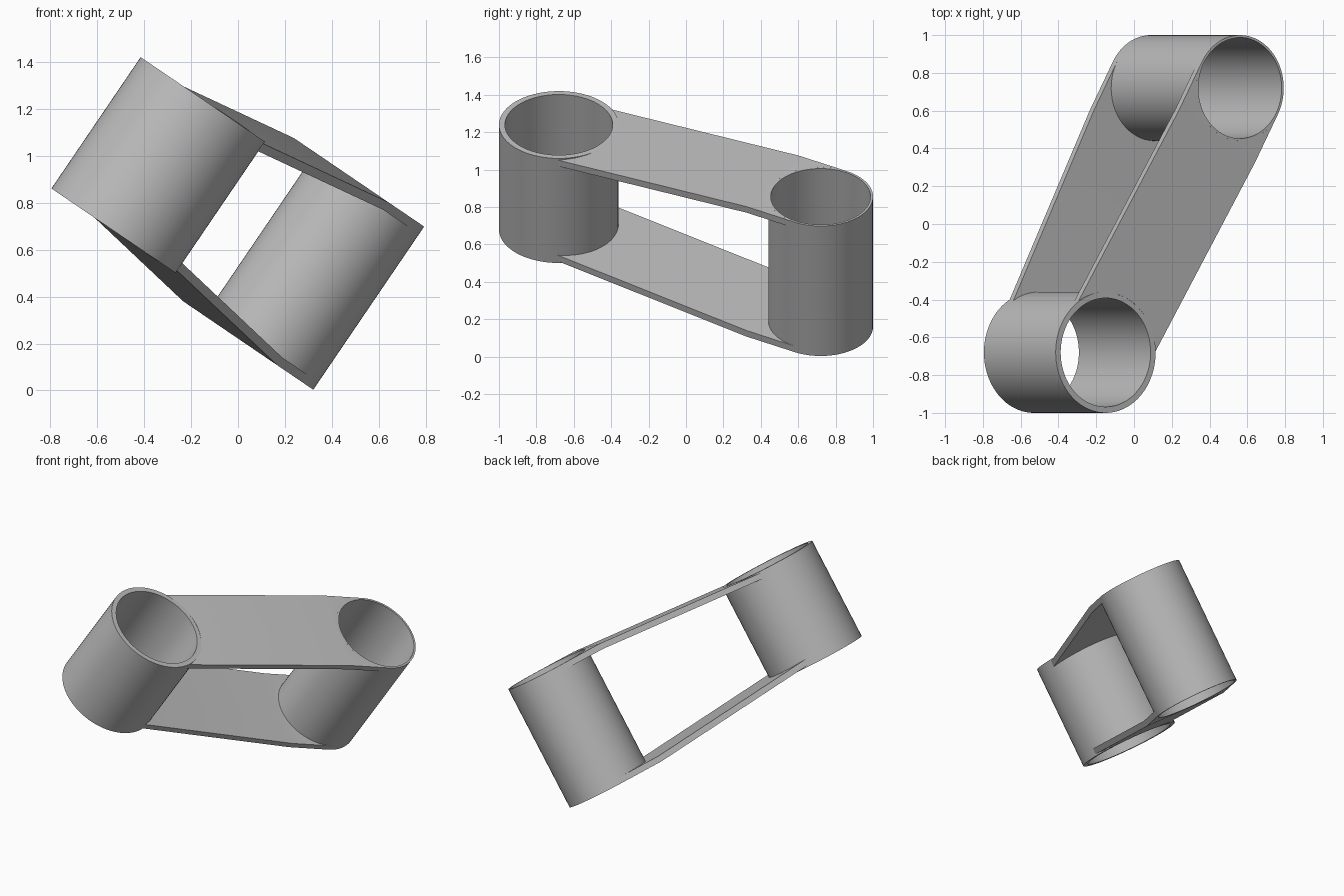
import bpy, bmesh, math
from mathutils import Matrix, Vector

cube = bpy.data.objects.get("Cube")
if cube:
    bpy.data.objects.remove(cube, do_unlink=True)

# One grey material
grey = bpy.data.materials.new("plain grey")
grey.use_nodes = True
colour = (0.5, 0.5, 0.5, 1)
grey.diffuse_color = colour
grey.node_tree.nodes["Principled BSDF"].inputs["Base Color"].default_value = colour

# Tilted frame: x along the link, y across it, z along the tube axes
axis = Vector((0.562, 0, 0.827)).normalized()
big_centre = Vector((-0.34, -0.68, 0.96))
small_centre = Vector((0.323, 0.72, 0.505))
span = small_centre - big_centre
span -= axis * span.dot(axis)
length = span.length
along = span.normalized()
across = axis.cross(along)
frame = Matrix((along, across, axis)).transposed().to_4x4()
frame.translation = big_centre

BIG_R, BIG_HALF = 0.32, 0.338
SMALL_R, SMALL_HALF = 0.28, 0.42
THICK = 0.039
BEND = length - 0.296


def add_object(name, bm):
    bmesh.ops.recalc_face_normals(bm, faces=bm.faces)
    mesh = bpy.data.meshes.new(name)
    bm.to_mesh(mesh)
    bm.free()
    mesh.materials.append(grey)
    mesh.transform(frame)
    obj = bpy.data.objects.new(name, mesh)
    bpy.context.collection.objects.link(obj)
    bpy.ops.object.select_all(action='DESELECT')
    obj.select_set(True)
    bpy.context.view_layer.objects.active = obj
    bpy.ops.object.shade_smooth_by_angle(angle=math.radians(30))
    return obj


def skin(bm, loops, closed):
    """Join matching closed loops of points with quads."""
    rows = [[bm.verts.new(p) for p in loop] for loop in loops]
    pairs = list(zip(rows, rows[1:]))
    if closed:
        pairs.append((rows[-1], rows[0]))
    for a, b in pairs:
        for i in range(len(a)):
            j = (i + 1) % len(a)
            bm.faces.new((a[i], a[j], b[j], b[i]))
    if not closed:
        bm.faces.new(rows[0])
        bm.faces.new(rows[-1])


def tube(name, x, outer, inner, half, steps=72):
    section = [(outer, -half), (outer, half), (inner, half), (inner, -half)]
    loops = []
    for k in range(steps):
        a = math.tau * k / steps
        loops.append([(x + r * math.cos(a), r * math.sin(a), z) for r, z in section])
    bm = bmesh.new()
    skin(bm, loops, True)
    return add_object(name, bm)


def plate(name, side, steps=40):
    """Bent strip whose ends are scooped to fit the two tubes."""
    slope = 0.08
    loops = []
    for k in range(steps + 1):
        y = -SMALL_R * math.cos(math.pi * k / steps)
        start = math.sqrt((BIG_R - 0.004) ** 2 - y * y)
        end = length - math.sqrt(max(0, SMALL_R ** 2 - y * y))
        top = [(start, SMALL_HALF - slope * (BEND - start)),
               (BEND, SMALL_HALF), (end, SMALL_HALF)]
        section = top + [(x, z - THICK) for x, z in reversed(top)]
        loops.append([(x, y, side * z) for x, z in section])
    bm = bmesh.new()
    skin(bm, loops, False)
    return add_object(name, bm)


# Tubes
tube("front_tube", 0, BIG_R, 0.288, BIG_HALF)
tube("back_tube", length, SMALL_R, 0.267, SMALL_HALF)

# Connecting plates
plate("upper_plate", 1)
plate("lower_plate", -1)
